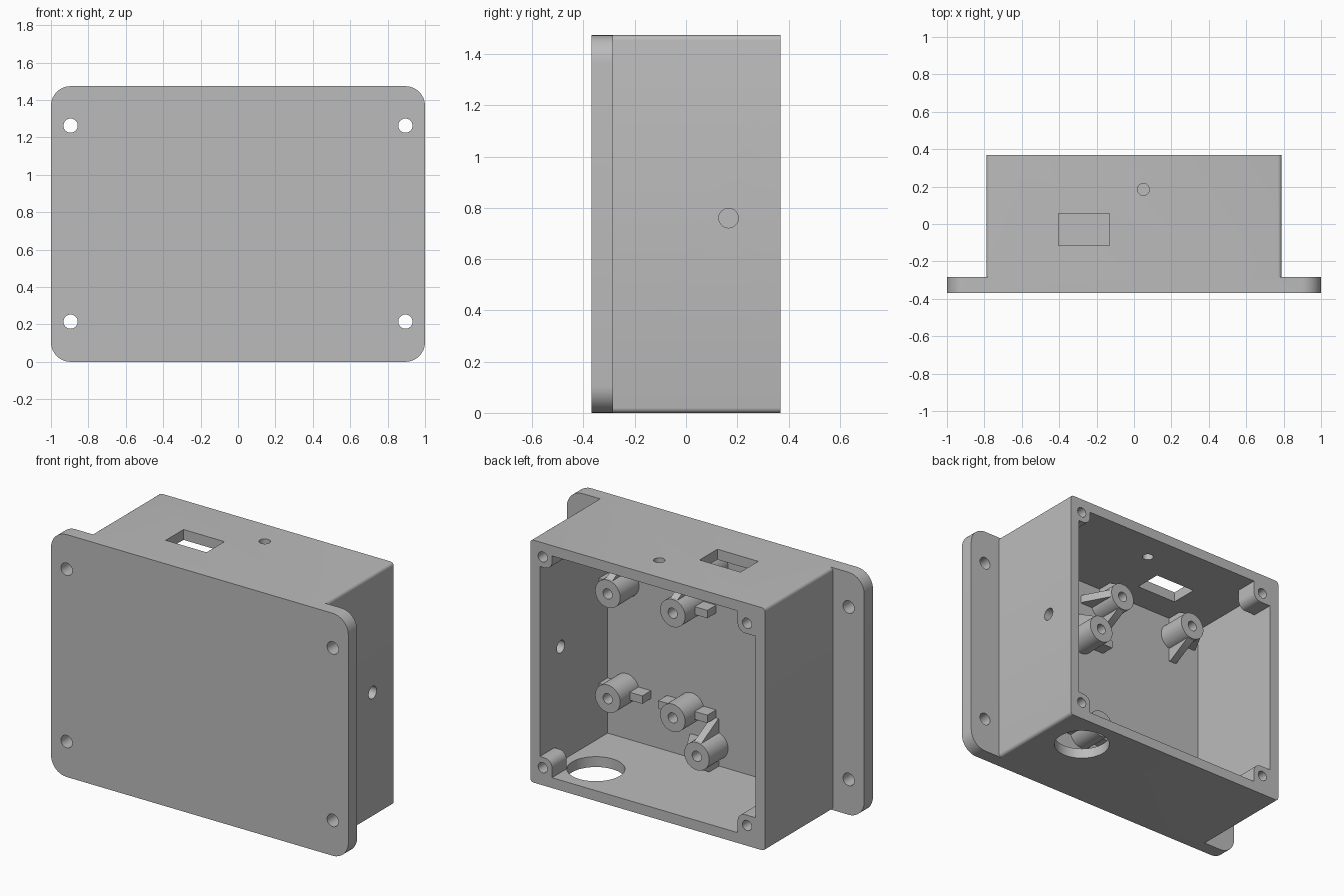
import bpy, bmesh, math
from mathutils import Vector, Matrix

cube = bpy.data.objects.get("Cube")
if cube:
    bpy.data.objects.remove(cube, do_unlink=True)

H = 1.474                       # height
FRONT, BACK = -0.368, 0.368     # depth range
HALF = 0.789                    # half width of the box
WALL = 0.063
FLOOR = -0.30                   # inner face of the front plate
TIP = -0.103                    # end of the standoffs

grey = bpy.data.materials.new("plain_grey")
grey.use_nodes = True
COLOUR = (0.5, 0.5, 0.5, 1)
grey.diffuse_color = COLOUR
grey.node_tree.nodes["Principled BSDF"].inputs["Base Color"].default_value = COLOUR


def make_object(name, bm):
    bmesh.ops.recalc_face_normals(bm, faces=bm.faces)
    mesh = bpy.data.meshes.new(name)
    bm.to_mesh(mesh)
    bm.free()
    mesh.materials.append(grey)
    obj = bpy.data.objects.new(name, mesh)
    bpy.context.collection.objects.link(obj)
    return obj


def extrude_profile(bm, points, offset):
    face = bm.faces.new([bm.verts.new(p) for p in points])
    new = bmesh.ops.extrude_face_region(bm, geom=[face])["geom"]
    bmesh.ops.translate(bm, vec=offset, verts=[v for v in new if isinstance(v, bmesh.types.BMVert)])


def slab(name, x0, x1, z0, z1, y0, y1, radius=0.0, steps=8):
    """Block along y, with optional rounded corners."""
    bm = bmesh.new()
    points = []
    corners = [(x1, z1, -1, -1), (x0, z1, 1, -1), (x0, z0, 1, 1), (x1, z0, -1, 1)]
    for i, (x, z, sx, sz) in enumerate(corners):
        for k in range(steps + 1 if radius else 1):
            a = math.pi / 2 * (i + k / steps)
            points.append((x + radius * (sx + math.cos(a)), y0, z + radius * (sz + math.sin(a))))
    extrude_profile(bm, points, (0, y1 - y0, 0))
    return make_object(name, bm)


def rod(name, centre, radius, length, axis, sides=40):
    bm = bmesh.new()
    turn = Vector((0, 0, 1)).rotation_difference(Vector(axis)).to_matrix().to_4x4()
    bmesh.ops.create_cone(bm, cap_ends=True, segments=sides, radius1=radius, radius2=radius,
                          depth=length, matrix=Matrix.Translation(centre) @ turn)
    return make_object(name, bm)


def combine(target, tool, operation):
    mod = target.modifiers.new("combine", "BOOLEAN")
    mod.operation = operation
    mod.solver = "EXACT"
    mod.object = tool
    bpy.context.view_layer.objects.active = target
    bpy.ops.object.modifier_apply(modifier=mod.name)
    bpy.data.objects.remove(tool, do_unlink=True)


def smooth(obj):
    bpy.ops.object.select_all(action="DESELECT")
    obj.select_set(True)
    bpy.context.view_layer.objects.active = obj
    bpy.ops.object.shade_smooth_by_angle(angle=math.radians(30))


X, Y, Z = (1, 0, 0), (0, 1, 0), (0, 0, 1)

# Hollow box with mounting flange
housing = slab("housing", -HALF, HALF, 0, H, FRONT, BACK, 0.02, 4)
combine(housing, slab("cavity", -HALF + WALL, HALF - WALL, WALL, H - WALL, FLOOR, BACK + 0.1), "DIFFERENCE")
combine(housing, slab("flange", -1, 1, 0, H, FRONT, FRONT + 0.084, 0.105), "UNION")

# Corner screw bosses
R = 0.063
for x, z in [(0.706, 1.388), (0.706, 0.107), (-0.668, 1.352), (-0.668, 0.123)]:
    x0, x1 = (x - R, HALF - 0.02) if x > 0 else (-HALF + 0.02, x + R)
    z0, z1 = (z - R, H - 0.02) if z > 0.7 else (0.02, z + R)
    combine(housing, slab("boss", x0, x1, z0, z1, BACK - 0.14, BACK, 0.05), "UNION")
    combine(housing, rod("boss_hole", (x, BACK, z), 0.031, 0.24, Y, 24), "DIFFERENCE")

# Flange holes
for x in (-0.895, 0.895):
    for z in (0.215, 1.263):
        combine(housing, rod("flange_hole", (x, FRONT, z), 0.038, 0.4, Y), "DIFFERENCE")

# Openings in the side, top and bottom walls
combine(housing, rod("side_hole", (HALF, 0.166, 0.76), 0.038, 0.3, X), "DIFFERENCE")
combine(housing, rod("top_hole", (0.05, 0.185, H), 0.032, 0.3, Z), "DIFFERENCE")
combine(housing, rod("cable_hole", (0.511, 0.136, 0), 0.16, 0.3, Z, 64), "DIFFERENCE")
combine(housing, slab("port", -0.405, -0.13, H - 0.15, H + 0.1, -0.116, 0.055), "DIFFERENCE")
smooth(housing)

BASE = FLOOR - 0.01
BLOCK = [(0.06, BASE), (0.165, BASE), (0.165, FLOOR + 0.1), (0.06, FLOOR + 0.1)]
WEDGE = [(0.06, BASE), (0.165, BASE), (0.165, FLOOR + 0.03), (0.08, TIP - 0.01), (0.06, TIP - 0.01)]


def standoff(name, x, z, ribs):
    """Drilled post with support ribs pointing in the given directions."""
    post = rod(name, (x, (BASE + TIP) / 2, z), 0.084, TIP - BASE, Y)
    combine(post, rod("post_hole", (x, TIP, z), 0.031, 0.3, Y, 24), "DIFFERENCE")
    bm = bmesh.new()
    bm.from_mesh(post.data)
    for dx, dz, profile in ribs:
        side = Vector((-dz, 0, dx)) * 0.024
        extrude_profile(bm, [Vector((x + dx * r, y, z + dz * r)) - side for r, y in profile], side * 2)
    bmesh.ops.recalc_face_normals(bm, faces=bm.faces)
    bm.to_mesh(post.data)
    bm.free()
    smooth(post)


# Small board posts
left, right, up, down = (1, 0), (-1, 0), (0, 1), (0, -1)
standoff("small_post_top_left", 0.599, 1.012, [(*left, BLOCK), (*up, WEDGE)])
standoff("small_post_top_right", 0.162, 1.012, [(*right, BLOCK), (*up, WEDGE)])
standoff("small_post_bottom_left", 0.599, 0.375, [(*left, BLOCK), (*right, BLOCK)])
standoff("small_post_bottom_right", 0.162, 0.375, [(*left, BLOCK), (*right, BLOCK)])

# Large board posts
for x, out, label in [(0, left, "left"), (-0.53, right, "right")]:
    for z, level in [(0.185, "bottom"), (1.289, "top")]:
        standoff(f"large_post_{level}_{label}", x, z, [(*d, WEDGE) for d in (out, up, down)])
